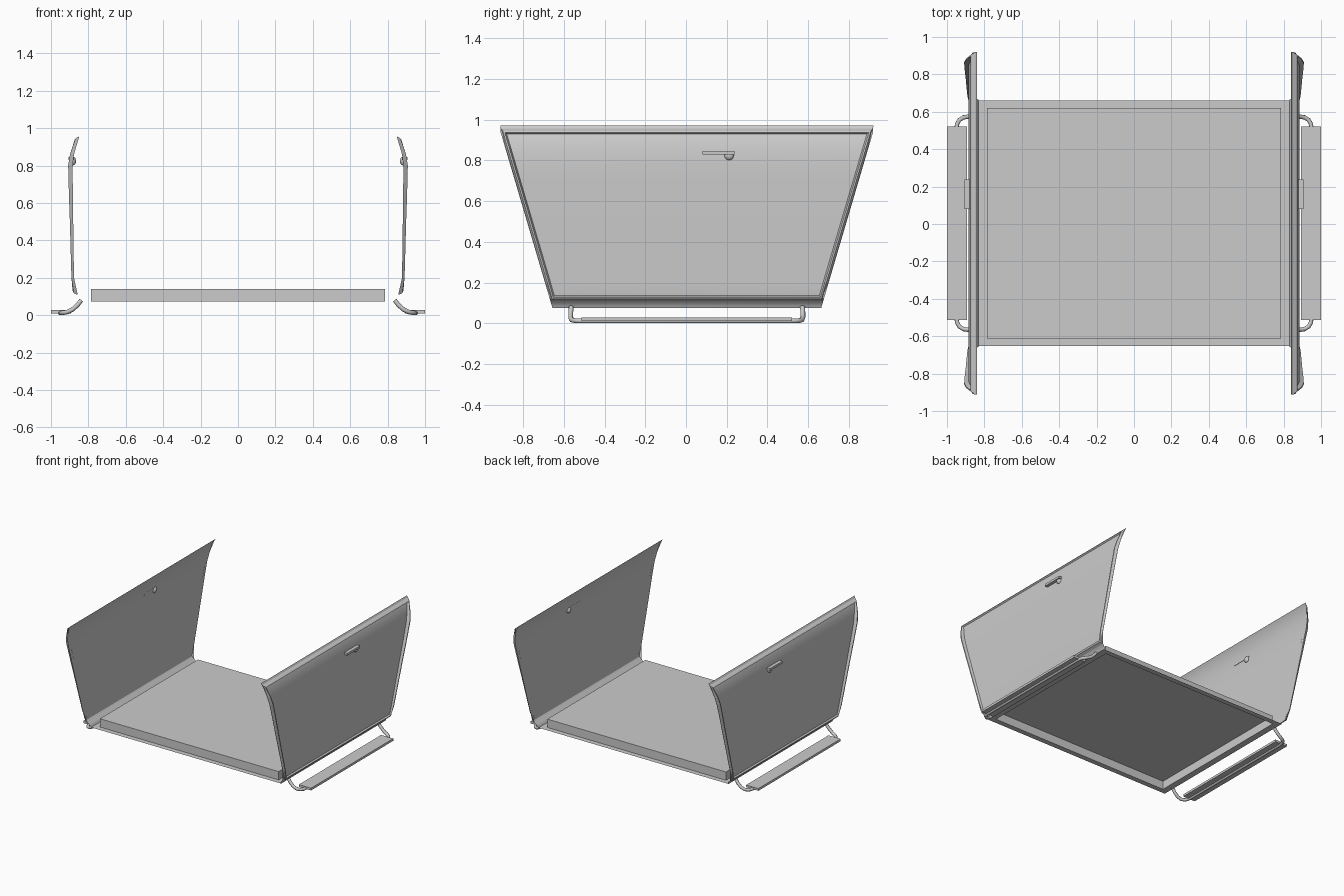
import bpy, bmesh
from mathutils import Matrix, Vector

if "Cube" in bpy.data.objects:
    bpy.data.objects.remove(bpy.data.objects["Cube"])

CY = 0.004                      # slight fore-aft offset of the body
PROFILE = [(.075, .832), (.085, .836), (.1, .846), (.112, .862), (.125, .872), (.145, .875), (.2, .877),
           (.5, .881), (.7, .884), (.8, .884), (.86, .877), (.935, .862), (.97, .84)]   # z, x of door skin
RAISE = [(.1, .01), (.14, .012), (.22, .014), (.5, .018), (.8, .024), (.86, .021), (.95, .012), (.97, .01)]


def lerp(table, z):
    for (z0, a), (z1, b) in zip(table, table[1:]):
        if z <= z1:
            return a + (b - a) * (z - z0) / (z1 - z0)
    return table[-1][1]


def half_width(z):
    return min(.66 + (z - .075) * .295, .916)


def finish(name, bm, mirror=True, smooth=True):
    bmesh.ops.recalc_face_normals(bm, faces=bm.faces)
    mesh = bpy.data.meshes.new(name)
    bm.to_mesh(mesh)
    bm.free()
    ob = bpy.data.objects.new(name, mesh)
    bpy.context.collection.objects.link(ob)
    if mirror:
        ob.modifiers.new("Mirror", 'MIRROR').use_mirror_merge = False
    if smooth:
        bpy.ops.object.select_all(action='DESELECT')
        ob.select_set(True)
        bpy.context.view_layer.objects.active = ob
        bpy.ops.object.shade_smooth_by_angle(angle=.5)
    return ob


def bridge(bm, a, b, closed=True):
    n = len(a)
    for i in range(n if closed else n - 1):
        j = (i + 1) % n
        bm.faces.new((a[i], a[j], b[j], b[i]))


def add_box(bm, lo, hi):
    lo, hi = Vector(lo), Vector(hi)
    m = Matrix.Translation((lo + hi) / 2) @ Matrix.Diagonal((*(hi - lo), 1))
    bmesh.ops.create_cube(bm, size=1, matrix=m)


# Door skin: curved trapezoid sheet
bm = bmesh.new()
rows = [[bm.verts.new((x, CY + s * half_width(z), z)) for s in (-1, 0, 1)] for z, x in PROFILE]
for a, b in zip(rows, rows[1:]):
    bridge(bm, a, b, closed=False)
finish("door_skin", bm)

# Raised rim around the outside of the door
def rim_loop(bottom, top, inset, raised):
    zs = [bottom, .2, .35, .5, .65, .8, .86, top]
    pts = [(half_width(z) - inset, z) for z in zs] + [(inset - half_width(z), z) for z in reversed(zs)]
    return [(lerp(PROFILE, z) + raised * lerp(RAISE, z), CY + y, z) for y, z in pts]


bm = bmesh.new()
loops = [[bm.verts.new(p) for p in rim_loop(*args)] for args in
         [(.108, .957, .002, 0), (.118, .945, .012, 1), (.13, .938, .02, 1), (.137, .93, .028, 0)]]
for a, b in zip(loops, loops[1:]):
    bridge(bm, a, b)
finish("door_rim", bm, smooth=False)

# Door handle bar and round finger cup
bm = bmesh.new()
add_box(bm, (.878, .08, .83), (.905, .238, .847))
finish("door_handle", bm, smooth=False)
bm = bmesh.new()
bmesh.ops.create_uvsphere(bm, u_segments=16, v_segments=10, radius=1,
                          matrix=Matrix.Translation((.882, .212, .824)) @ Matrix.Diagonal((.016, .023, .023, 1)))
finish("handle_cup", bm)

# Floor pan: flange with a raised, open-bottomed deck
bm = bmesh.new()
def rect(x, y, z):
    return [bm.verts.new((sx * x, CY + sy * y, z)) for sx, sy in ((-1, -1), (1, -1), (1, 1), (-1, 1))]


outer, foot, deck = rect(.836, .656, .074), rect(.785, .615, .074), rect(.785, .615, .14)
bridge(bm, outer, foot)
bridge(bm, foot, deck)
bm.faces.new(deck)
finish("floor_pan", bm, mirror=False, smooth=False)

# Side step board
bm = bmesh.new()
add_box(bm, (.893, -.512, .01), (1, .52, .028))
finish("side_step", bm, smooth=False)

# Bent tube carrying the step
half = [(.838, .572, .08), (.858, .574, .054), (.885, .574, .03), (.912, .57, .017), (.934, .556, .013),
        (.946, .535, .012), (.95, .505, .012)]
path = half + [(x, .008 - y, z) for x, y, z in reversed(half)]
curve = bpy.data.curves.new("step_tube", 'CURVE')
curve.dimensions = '3D'
curve.bevel_depth = .012
curve.bevel_resolution = 2
curve.use_fill_caps = True
spline = curve.splines.new('POLY')
spline.points.add(len(path) - 1)
for pt, co in zip(spline.points, path):
    pt.co = (*co, 1)
tube = bpy.data.objects.new("step_tube", curve)
bpy.context.collection.objects.link(tube)
tube.modifiers.new("Mirror", 'MIRROR').use_mirror_merge = False
